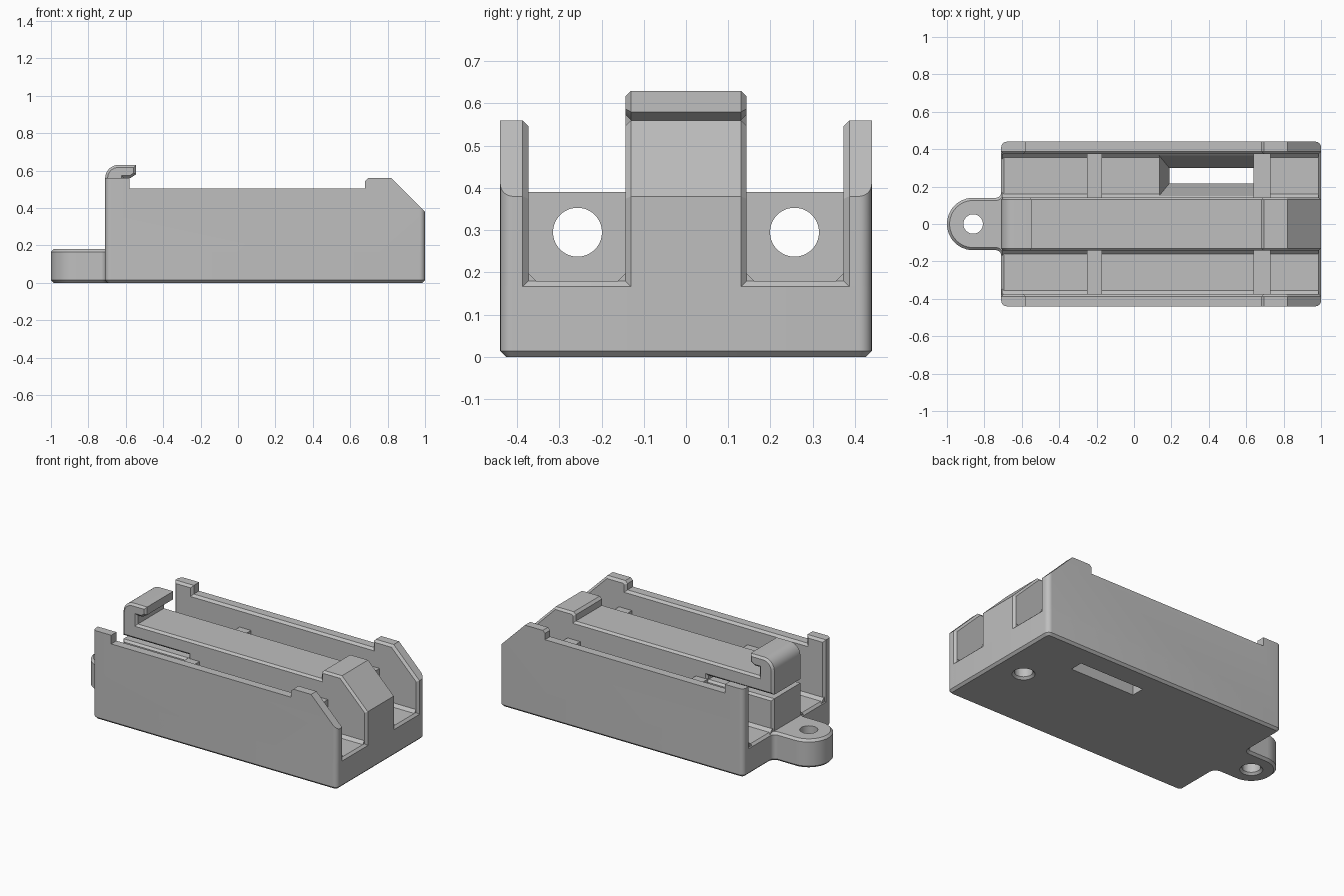
import bpy, bmesh
from math import cos, sin, radians
from mathutils import Matrix, Vector

if "Cube" in bpy.data.objects:
    bpy.data.objects.remove(bpy.data.objects["Cube"], do_unlink=True)

grey = bpy.data.materials.new("plain_grey")
grey.use_nodes = True
grey.diffuse_color = (0.52, 0.52, 0.52, 1)
grey.node_tree.nodes["Principled BSDF"].inputs["Base Color"].default_value = grey.diffuse_color


def finish(bm, name):
    bmesh.ops.recalc_face_normals(bm, faces=bm.faces)
    mesh = bpy.data.meshes.new(name)
    bm.to_mesh(mesh)
    bm.free()
    mesh.materials.append(grey)
    ob = bpy.data.objects.new(name, mesh)
    bpy.context.collection.objects.link(ob)
    return ob


def arc(cx, cy, r, a0, a1, n=8):
    angles = [radians(a0 + (a1 - a0) * i / n) for i in range(n + 1)]
    return [(cx + r * cos(a), cy + r * sin(a)) for a in angles]


def prism(points, to_3d, low, high):
    """Extrude a flat outline; to_3d places (u, v, depth) in space."""
    bm = bmesh.new()
    rings = [[bm.verts.new(to_3d(u, v, d)) for u, v in points] for d in (low, high)]
    caps = [bm.faces.new(ring) for ring in rings]
    for i in range(len(points)):
        j = (i + 1) % len(points)
        bm.faces.new((rings[0][i], rings[0][j], rings[1][j], rings[1][i]))
    bmesh.ops.recalc_face_normals(bm, faces=bm.faces)
    return bm, caps


def chamfer(bm, edges, size, segments=1):
    bmesh.ops.bevel(bm, geom=list(edges), offset=size, segments=segments,
                    profile=0.5, affect='EDGES')


def box(name, low, high):
    low, high = Vector(low), Vector(high)
    bm = bmesh.new()
    bmesh.ops.create_cube(bm, size=1)
    for v in bm.verts:
        v.co = (low + high) / 2 + v.co * (high - low)
    return finish(bm, name)


def cone(name, centre, r1, r2, depth, axis='Z'):
    bm = bmesh.new()
    turn = Matrix.Rotation(radians(90), 4, 'Y') if axis == 'X' else Matrix()
    bmesh.ops.create_cone(bm, cap_ends=True, segments=40, radius1=r1, radius2=r2,
                          depth=depth, matrix=Matrix.Translation(centre) @ turn)
    return finish(bm, name)


def cut(ob, cutters):
    bpy.context.view_layer.objects.active = ob
    for c in cutters:
        mod = ob.modifiers.new("cut", 'BOOLEAN')
        mod.operation = 'DIFFERENCE'
        mod.solver = 'EXACT'
        mod.object = c
        bpy.ops.object.modifier_apply(modifier=mod.name)


def along_y(u, v, d):
    return (u, d, v)


parts = []

# Tray floor with the round mounting tab
outline = (arc(.97, -.41, .03, -90, 0) + arc(.97, .41, .03, 0, 90)
           + arc(-.68, .41, .03, 90, 180) + arc(-.74, .17, .03, 0, -90)
           + arc(-.86, 0, .14, 90, 270, 24)
           + arc(-.74, -.17, .03, 90, 0) + arc(-.68, -.41, .03, 180, 270))
bm, caps = prism(outline, lambda u, v, d: (u, v, d), 0, .18)
chamfer(bm, {e for f in caps for e in f.edges}, .014)
tray = finish(bm, "tray_floor")
parts.append(tray)

# Centre rail with stop, hook and the slit that frees the latch arm
stop = [(1, .38), (.82, .56), (.695, .56), (.68, .545), (.68, .505)]
rail_profile = ([(-.71, .1), (1, .1)] + stop
                + [(-.61, .505), (-.61, .56), (-.575, .56), (-.545, .58), (-.545, .63)]
                + arc(-.64, .56, .07, 90, 180)
                + [(-.71, .41), (-.25, .41), (-.25, .385), (-.71, .385)])
bm, caps = prism(rail_profile, along_y, -.143, .143)
chamfer(bm, {e for f in caps for e in f.edges}, .013)
rail = finish(bm, "centre_rail")
parts.append(rail)

# Side walls, plates and floor corner strips on each side
wall_profile = ([(-.71, .05), (1, .05)] + stop
                + [(-.58, .505), (-.58, .56), (-.71, .56)])
plates, strips = [], []
for side, s in (("left", -1), ("right", 1)):
    label = "back" if s > 0 else "front"
    bm, caps = prism(wall_profile, along_y, s * .373, s * .44)
    corners = [e for e in caps[1].edges
               if abs(e.verts[0].co.x - e.verts[1].co.x) < .001
               and (e.verts[0].co.x > .99 or e.verts[0].co.x < -.7)]
    inner = list(caps[0].edges)
    chamfer(bm, inner, .014)
    corners = [e for e in bm.edges
               if all(abs(v.co.y - s * .44) < .001 for v in e.verts)
               and abs(e.verts[0].co.x - e.verts[1].co.x) < .001
               and (e.verts[0].co.x > .99 or e.verts[0].co.x < -.7)]
    chamfer(bm, corners, .03, 8)
    parts.append(finish(bm, label + "_wall"))

    for end, x0, x1 in (("inner", -.25, -.17), ("outer", .64, .73)):
        y0, y1 = sorted((s * .135, s * .38))
        plates.append(box(f"{label}_{end}_plate", (x0, y0, .1), (x1, y1, .39)))

    for place, y, dy in (("rail", .143, .018), ("wall", .373, -.018)):
        tri = [(s * (y - dy / 3), .17), (s * (y + dy * 1.5), .171),
               (s * (y + dy), .18), (s * y, .198), (s * (y - dy / 3), .198)]
        bm, caps = prism(tri, lambda u, v, d: (d, u, v), -.705, .986)
        strips.append(finish(bm, f"{label}_{place}_strip"))
parts += plates + strips

# Cutters: funnel slots, wire holes, screw holes
funnels, wire_holes = [], []
for s in (-1, 1):
    bm = bmesh.new()
    bmesh.ops.create_cube(bm, size=2)
    for v in bm.verts:
        top, far, out = v.co.z > 0, v.co.x > 0, v.co.y > 0
        x = .64 if far else (.13 if top else .19)
        y = (.371 if out else .145) if top else (.298 if out else .218)
        v.co = (x, s * y, .205 if top else -.005)
    funnels.append(finish(bm, "funnel_cutter"))
    wire_holes.append(cone("wire_hole_cutter", (.2, s * .257, .295), .058, .058, 1.3, 'X'))
screw_holes = []
for x, depth in ((-.86, .5), (.81, .6)):
    screw_holes.append(cone("screw_hole_cutter", (x, 0, 0), .052, .052, depth))
    screw_holes.append(cone("countersink_cutter", (x, 0, 0), .079, .051, .028))

cut(tray, funnels + screw_holes)
cut(rail, screw_holes[2:3])
for plate in plates:
    cut(plate, wire_holes)
for strip in strips:
    cut(strip, funnels)
for c in funnels + wire_holes + screw_holes:
    bpy.data.objects.remove(c, do_unlink=True)

# Smooth the rounded surfaces, keep edges crisp
bpy.ops.object.select_all(action='DESELECT')
for ob in parts:
    ob.select_set(True)
bpy.context.view_layer.objects.active = tray
bpy.ops.object.shade_smooth_by_angle(angle=radians(25))
